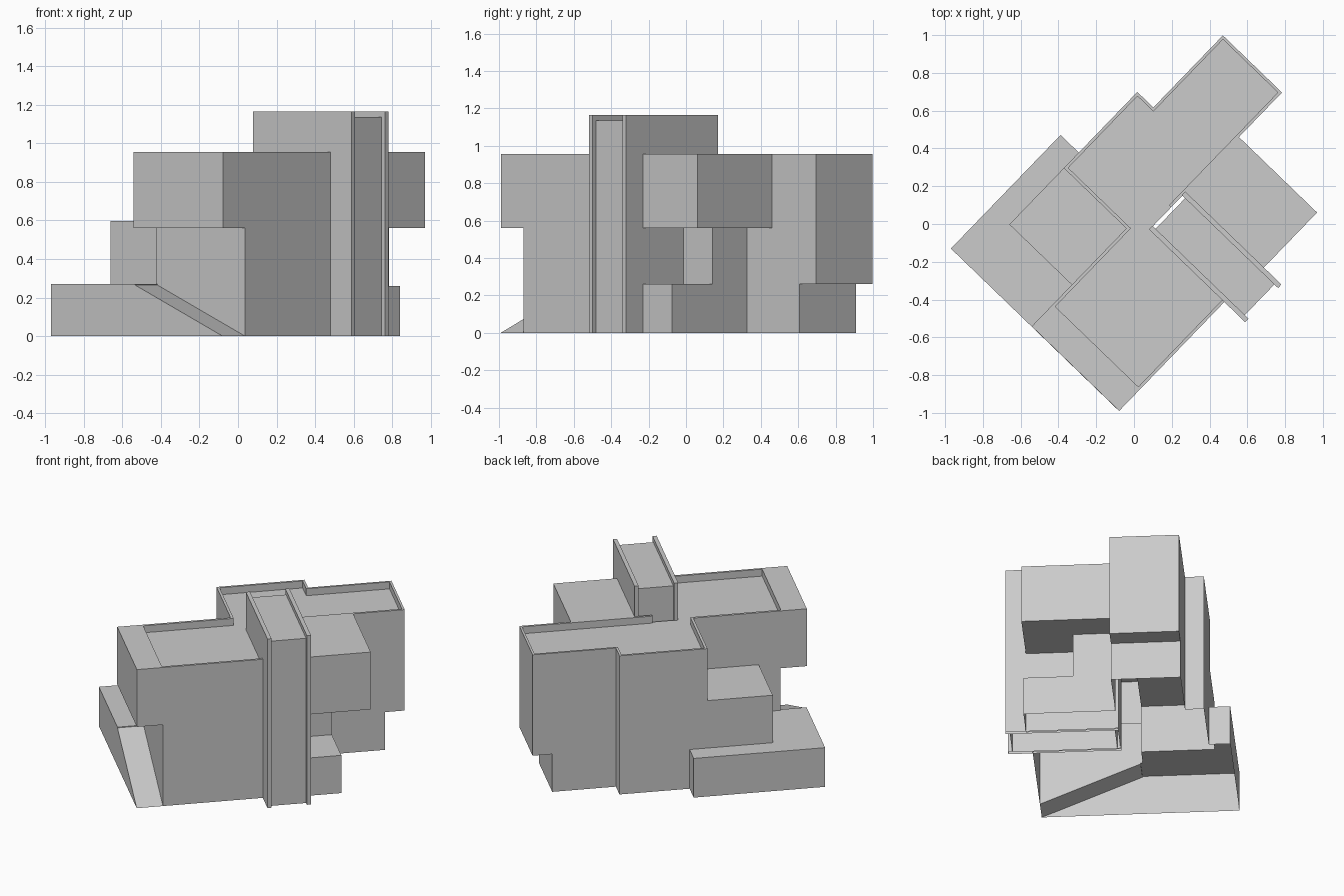
import bpy, bmesh, math
from mathutils import Matrix

cube = bpy.data.objects.get("Cube")
if cube:
    bpy.data.objects.remove(cube, do_unlink=True)

TURN = Matrix.Rotation(math.radians(46), 4, 'Z')   # plan is turned on the site

grey = bpy.data.materials.new("plain grey")
grey.use_nodes = True
grey.diffuse_color = (0.6, 0.6, 0.6, 1)
grey.node_tree.nodes["Principled BSDF"].inputs["Base Color"].default_value = (0.6, 0.6, 0.6, 1)


def prism(name, u, profile):
    """Extrude a closed (v, z) profile along the u axis."""
    bm = bmesh.new()
    ends = [[bm.verts.new((x, v, z)) for v, z in profile] for x in u]
    bm.faces.new(ends[0])
    bm.faces.new(ends[1][::-1])
    for i in range(len(profile)):
        j = (i + 1) % len(profile)
        bm.faces.new((ends[0][i], ends[1][i], ends[1][j], ends[0][j]))
    bmesh.ops.recalc_face_normals(bm, faces=bm.faces)
    mesh = bpy.data.meshes.new(name)
    bm.to_mesh(mesh)
    bm.free()
    mesh.materials.append(grey)
    obj = bpy.data.objects.new(name, mesh)
    bpy.context.scene.collection.objects.link(obj)
    return obj


def box(name, u, v, z):
    return prism(name, u, [(v[0], z[0]), (v[1], z[0]), (v[1], z[1]), (v[0], z[1])])


def finish(obj):
    """Leave the shell open on the ground and turn it into place."""
    bm = bmesh.new()
    bm.from_mesh(obj.data)
    ground = [f for f in bm.faces if all(abs(w.co.z) < 0.001 for w in f.verts)]
    bmesh.ops.delete(bm, geom=ground, context='FACES')
    bm.transform(TURN)
    bm.to_mesh(obj.data)
    bm.free()


ROOF = 0.955
FLOOR = 0.907

# Building volumes, merged into one shell
house = box("house_shell", (-0.045, 0.515), (-0.08, 0.473), (0, ROOF))
volumes = [
    box("front_wing_base", (-0.6, 0.05), (-0.631, 0.013), (0, 0.8)),
    box("front_wing_upper", (-0.766, 0.05), (-0.631, 0.013), (0.56, ROOF)),
    box("back_wing_base", (0.4, 0.92), (-0.08, 0.355), (0, 0.5)),
    box("back_wing_upper", (0.4, 1.045), (-0.08, 0.355), (0.26, ROOF)),
    box("side_room_upper", (0.3, 0.717), (-0.655, 0), (0.56, ROOF)),
    box("side_room_middle", (0.3, 0.53), (-0.344, 0), (0, 0.7)),
    box("side_room_low", (0.3, 0.53), (-0.655, 0), (0, 0.26)),
    box("stepped_block", (-0.46, 0), (-0.1, 0.473), (0, 0.597)),
    box("terrace", (-0.767, 0.069), (0, 0.607), (0, 0.27)),
    prism("ramp", (-0.767, -0.55), [(0.1, 0), (0.1, 0.27), (0.013, 0.27), (-0.631, 0)]),
]

# Sunken roofs behind thin parapets
cutters = [
    box("front_roof_cutter", (-0.604, 0.2), (-0.615, -0.004), (FLOOR, 1.1)),
    box("core_roof_cutter", (-0.028, 0.5), (-0.064, 0.457), (FLOOR, 1.1)),
    box("back_roof_cutter", (0.3, 1.03), (-0.064, 0.34), (FLOOR, 1.1)),
]

for operation, parts in (('UNION', volumes), ('DIFFERENCE', cutters)):
    for part in parts:
        part.hide_render = True
        mod = house.modifiers.new(part.name, 'BOOLEAN')
        mod.operation = operation
        mod.solver = 'EXACT'
        mod.object = part

bpy.context.view_layer.update()
graph = bpy.context.evaluated_depsgraph_get()
shell = bpy.data.meshes.new_from_object(house.evaluated_get(graph))
house.modifiers.clear()
house.data = shell
for part in volumes + cutters:
    bpy.data.objects.remove(part, do_unlink=True)
finish(house)

# Tall tower held between two fins
finish(box("tower_core", (0.061, 0.286), (-0.757, -0.1), (0, 1.135)))
for side, u in (("front", 0.035), ("back", 0.286)):
    finish(box("tower_fin_" + side, (u, u + 0.026), (-0.784, -0.076), (0, 1.165)))
